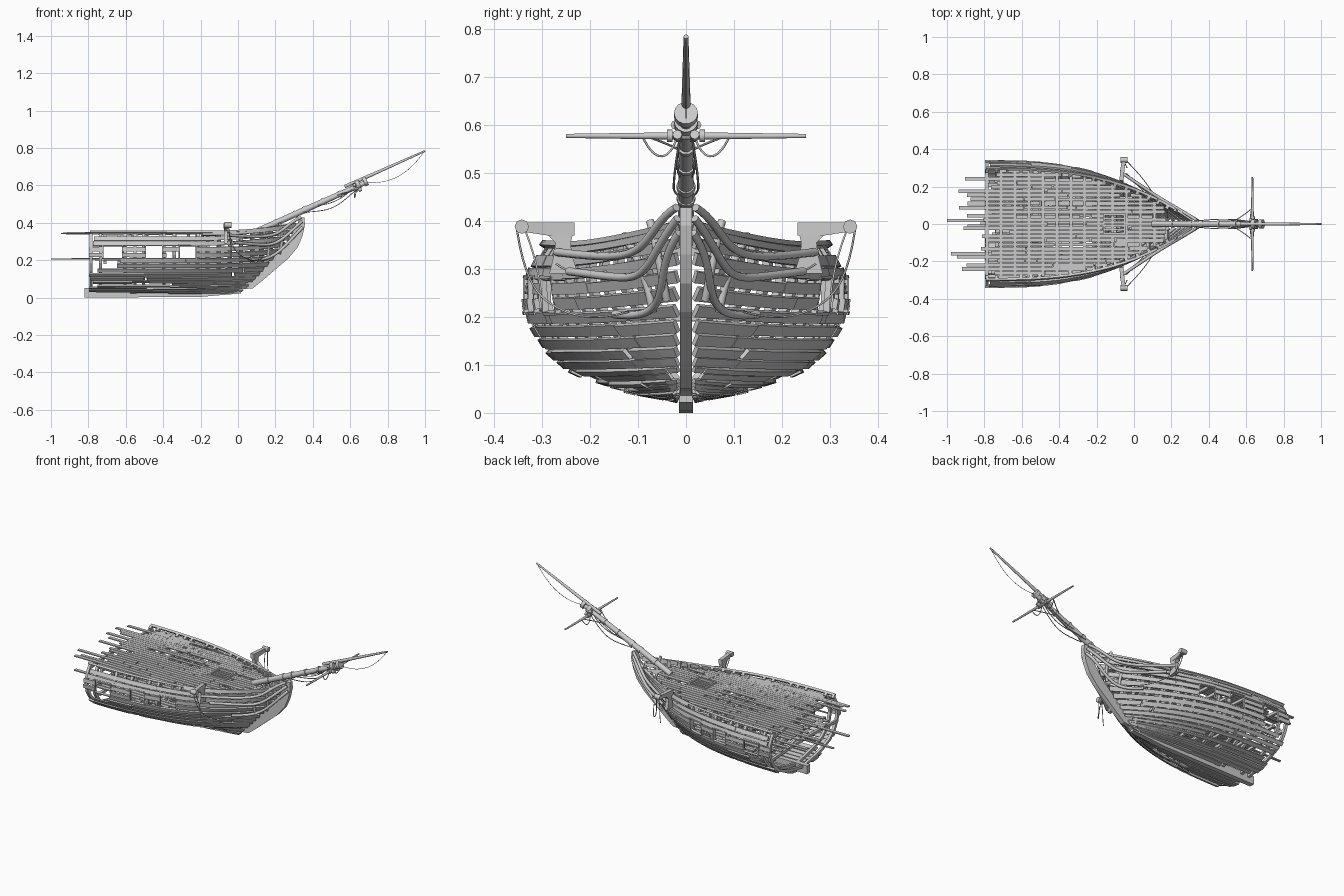
import bpy, bmesh, math, random
from mathutils import Vector as V

if "Cube" in bpy.data.objects:
    bpy.data.objects.remove(bpy.data.objects["Cube"])
random.seed(4)
R = random.uniform

# ---------- helpers ----------
def interp(tab, k, out, v):
    """Piecewise linear lookup of column `out` by column `k`."""
    if v <= tab[0][k]:
        return tab[0][out]
    for a, b in zip(tab, tab[1:]):
        if v <= b[k]:
            f = (v - a[k]) / (b[k] - a[k])
            return a[out] + f * (b[out] - a[out])
    return tab[-1][out]

def loft(bm, rings):
    """Closed solid through rings of points."""
    vs = [[bm.verts.new(p) for p in r] for r in rings]
    n = len(vs[0])
    for a, b in zip(vs, vs[1:]):
        for i in range(n):
            bm.faces.new((a[i], a[(i + 1) % n], b[(i + 1) % n], b[i]))
    bm.faces.new(vs[0][::-1])
    bm.faces.new(vs[-1])

def box(bm, x0, x1, y0, y1, z0, z1):
    loft(bm, [[(x, y0, z0), (x, y1, z0), (x, y1, z1), (x, y0, z1)] for x in (x0, x1)])

def finish(name, bm, mirror=False):
    bmesh.ops.recalc_face_normals(bm, faces=bm.faces)
    me = bpy.data.meshes.new(name)
    bm.to_mesh(me)
    bm.free()
    ob = bpy.data.objects.new(name, me)
    bpy.context.collection.objects.link(ob)
    if mirror:
        m = ob.modifiers.new("mirror", 'MIRROR')
        m.use_axis = (False, True, False)
        m.use_clip = False
    return ob

def tube(name, paths, r, mirror=False, smooth=True, res=2):
    """Round bars or ropes; points may carry a radius factor as 4th value."""
    cu = bpy.data.curves.new(name, 'CURVE')
    cu.dimensions = '3D'
    cu.bevel_depth, cu.bevel_resolution = r, res
    cu.use_fill_caps, cu.resolution_u = True, 5
    sides = (1, -1) if mirror else (1,)
    for s in sides:
        for pts in paths:
            sp = cu.splines.new('NURBS' if smooth else 'POLY')
            sp.points.add(len(pts) - 1)
            for q, p in zip(sp.points, pts):
                q.co = (p[0], s * p[1], p[2], 1)
                q.radius = p[3] if len(p) > 3 else 1
            if smooth:
                sp.order_u = min(4, len(pts))
                sp.use_endpoint_u = True
    ob = bpy.data.objects.new(name, cu)
    bpy.context.collection.objects.link(ob)
    return ob

# ---------- hull surface ----------
SEC = [(.014, .03), (.10, .046), (.18, .066), (.25, .098), (.295, .14), (.322, .185),
       (.333, .23), (.328, .28), (.31, .32), (.288, .352)]
STEM = [(.02, .03), (.09, .1), (.13, .14), (.18, .19), (.235, .24), (.275, .29), (.315, .352)]
girth, SECT = 0, [(0, .014, .03)]
for a, b in zip(SEC, SEC[1:]):
    girth += math.dist(a, b)
    SECT.append((girth, b[0], b[1]))
POW = 2.8

def stem_x(z):
    return interp(STEM, 1, 0, z)

def half(x, z):
    u = min(1, max(0, (stem_x(z) - x) / (stem_x(z) + .8)))
    return .012 + (interp(SEC, 1, 0, z) - .012) * (1 - (1 - u) ** POW)

def front_x(y, z):
    """Foremost x where a deck line at |y| meets the hull."""
    f = min(1, max(0, (abs(y) - .012) / (interp(SEC, 1, 0, z) - .012)))
    return stem_x(z) - (1 - (1 - f) ** (1 / POW)) * (stem_x(z) + .8)

def P(x, g):
    z = interp(SECT, 0, 2, g)
    rise = .06 * (max(0, x + .2) / .55) ** 2 * z / .36
    return V((x, half(x, z), z + rise))

def N(x, g):
    e = .006
    n = (P(x - e, g) - P(x - 2 * e, g)).cross(P(x, min(girth, g + e)) - P(x, max(0, g - e)))
    n.normalize()
    return -n if n.y < 0 else n

def end_x(g):
    return stem_x(interp(SECT, 0, 2, g))

def plank(bm, x0, x1, g0, g1, th):
    n = max(2, int((x1 - x0) / .05) + 2)
    rings = []
    for i in range(n):
        x = x0 + (x1 - x0) * i / (n - 1)
        a, b = min(x, end_x(g0)), min(x, end_x(g1))
        p, q, m = P(a, g0), P(b, g1), N(min(a, b), (g0 + g1) / 2) * th
        rings.append([p, q, q + m, p + m])
    loft(bm, rings)

# ---------- outer planking, broken at random and around the gunports ----------
PORTS = [(-.67, .05), (-.45, .043), (-.27, .043)]
bm = bmesh.new()
count = 18
pitch = girth / count
for i in range(count):
    gc = (i + .5) * pitch
    zc = interp(SECT, 0, 2, gc)
    stop = end_x(gc)
    cuts = [R(-.8, -.75)] + sorted(R(-.65, .05) for _ in range(3)) + [stop]
    for a, b in zip(cuts, cuts[1:]):
        if b - a < .03 or (b < stop and R(0, 1) < .1):
            continue
        spans = [(a, b)]
        if .21 < zc < .282:
            for c, w in PORTS:
                spans = [s for p, q in spans for s in
                         ([(p, min(q, c - w)), (max(p, c + w), q)] if p < c + w and q > c - w else [(p, q)])
                         if s[1] - s[0] > .012]
        w, d = pitch * R(.34, .45), pitch * R(-.04, .04)
        th = R(.006, .011)
        for p, q in spans:
            plank(bm, p, q, max(0, gc + d - w), min(girth, gc + d + w), th)
plank(bm, -.79, .3, girth - .012, girth, .014)
finish("hull_planks", bm, True)

# ---------- gunport frames ----------
bm = bmesh.new()
gz = lambda z: interp([(s[2], s[0]) for s in SECT], 0, 1, z)
lo, hi = gz(.213), gz(.278)
for c, w in PORTS:
    plank(bm, c - w, c + w, lo - .006, lo, .013)
    plank(bm, c - w, c + w, hi, hi + .006, .013)
    for x in (c - w - .006, c + w):
        plank(bm, x, x + .006, lo - .006, hi + .006, .013)
finish("gunport_frames", bm, True)

# ---------- ribs ----------
bm = bmesh.new()
for x in (-.785, -.735, -.605, -.55, -.505, -.395, -.34, -.215, -.16, -.1, -.04, .02, .08, .13, .18):
    gs = [girth * k / 24 for k in range(25) if end_x(girth * k / 24) > x + .02]
    rings = []
    for g in gs:
        n = N(x, g) * -.016
        a, b = P(x - .008, g), P(x + .008, g)
        rings.append([a, b, b + n, a + n])
    loft(bm, rings)
finish("ribs", bm, True)

# ---------- decks: long planks with ragged aft ends, on cross beams ----------
HATCH = (-.16, -.05, .05)
def deck(name, z, step, aft, drop, fore):
    bm = bmesh.new()
    wide = interp(SEC, 1, 0, z) - .006
    n = int(2 * wide / step)
    for i in range(n):
        y = -wide + (i + .5) * 2 * wide / n
        zz = z + .012 * (1 - (y / wide) ** 2)
        front = min(fore, front_x(abs(y) + step / 2, z) - .01)
        back = R(*aft) if R(0, 1) < .32 else R(-.82, -.72)
        if abs(y) > .26:
            back = max(back, -.8)
        cuts = [back] + sorted(R(-.68, .0) for _ in range(3)) + [front]
        for a, b in zip(cuts, cuts[1:]):
            b = min(b, front)
            if b - a < .03 or R(0, 1) < drop:
                continue
            spans = [(a, b - R(.001, .006))]
            if abs(y) < HATCH[2]:
                spans = [(a, min(b, HATCH[0])), (max(a, HATCH[1]), b)]
            w = step * R(.40, .47)
            for p, q in spans:
                if q - p > .01:
                    box(bm, p, q, y - w, y + w, zz, zz + .006)
    finish(name + "_planks", bm)
    bm = bmesh.new()
    for k in range(13):
        x = -.785 + k * .0745
        h = half(x, z) - .012
        loft(bm, [[(x - .008, y, zz - .016), (x + .008, y, zz - .016), (x + .008, y, zz), (x - .008, y, zz)]
                  for y in (-h, -h / 2, 0, h / 2, h) for zz in [z + .012 * (1 - (y / wide) ** 2)]])
    finish(name + "_beams", bm)
deck("upper_deck", .332, .0215, (-.96, -.84), .05, .17)
deck("lower_deck", .195, .024, (-.98, -.84), .2, .1)
bm = bmesh.new()
box(bm, -1.0, -.6, .012, .026, .204, .21)
finish("longest_deck_plank", bm)

# ---------- hatch coaming and grating ----------
bm = bmesh.new()
x0, x1, h = HATCH
for s in (-1, 1):
    box(bm, x0 - .006, x1 + .006, s * h - .005, s * h + .005, .338, .358)
for x in (x0, x1):
    box(bm, x - .005, x + .005, -h, h, .338, .358)
for k in range(4):
    y = -h + .02 + k * .02
    box(bm, x0, x1, y - .006, y + .006, .342, .35)
finish("hatch", bm)

# ---------- keel and stem ----------
bm = bmesh.new()
loft(bm, [[(x, -.015, b), (x, .015, b), (x, .015, t), (x, -.015, t)]
          for x, b, t in ((-.82, 0, .05), (-.2, .004, .05), (.015, .022, .05))])
finish("keel", bm)
OUT = [(.0, .028), (.03, .045), (.08, .05), (.13, .09), (.2, .15), (.27, .21), (.32, .27),
       (.345, .33), (.358, .39), (.355, .428)]
INN = [(-.01, .06), (.005, .1), (.05, .115), (.085, .13), (.13, .165), (.185, .215), (.235, .265),
       (.28, .325), (.315, .385), (.33, .43)]
bm = bmesh.new()
loft(bm, [[(a[0], -.013, a[1]), (a[0], .013, a[1]), (b[0], .013, b[1]), (b[0], -.013, b[1])]
          for a, b in zip(OUT, INN)])
finish("stem", bm)

# ---------- head rails sweeping up to the stem ----------
tube("head_rails", [
    [(-.06, .27, .335), (.06, .19, .325), (.15, .13, .325), (.23, .085, .345), (.29, .05, .41), (.335, .02, .428)],
    [(-.02, .245, .295), (.08, .17, .285), (.17, .105, .275), (.24, .075, .31), (.3, .045, .37), (.34, .018, .405)],
    [(.06, .15, .205), (.12, .1, .2), (.18, .06, .215), (.25, .05, .27), (.31, .04, .34), (.345, .015, .375)],
    [(.12, .13, .37), (.16, .1, .33), (.17, .075, .26), (.16, .07, .21)],
    [(.22, .075, .4), (.24, .06, .35), (.24, .05, .28), (.22, .04, .235)]], .0085, True)

# ---------- catheads ----------
bm = bmesh.new()
prof = [(.225, .285, .29), (.238, .275, .33), (.24, .272, .355), (.236, .29, .372)]
loft(bm, [[(-.075, a, z), (-.055, a, z), (-.055, b, z), (-.075, b, z)] for a, b, z in prof]
     )
loft(bm, [[(x - .011, y, z), (x + .011, y, z), (x + .011, y, .397), (x - .011, y, .397)]
          for x, y, z in ((-.067, .232, .37), (-.062, .29, .37), (-.054, .345, .378))])
finish("catheads", bm, True)
tube("cathead_sheaves", [[(-.072, .342, .388), (-.034, .342, .388)]], .015, True, False)
tube("anchor_ropes", [
    [(-.05, .352, .38), (-.04, .335, .27), (.02, .28, .215), (.08, .2, .19), (.13, .12, .21)],
    [(-.05, .335, .38), (-.05, .315, .33), (-.03, .3, .27), (-.04, .3, .21)],
    [(-.04, .27, .31), (.0, .23, .28), (.05, .17, .285), (.1, .13, .31)]], .0022, True, res=1)

# ---------- bowsprit, jibboom, yard ----------
def on_sprit(x, dz=0):
    return (x, 0, .601 + (x - .65) * .45 + dz)
tube("bowsprit", [[on_sprit(.1) + (1.1,), on_sprit(.35) + (1.1,), on_sprit(.69) + (.85,)]], .015, smooth=False, res=4)
tube("bowsprit_bands", [[on_sprit(x), on_sprit(x + w)] for x, w in
     ((.2, .012), (.3, .012), (.35, .02), (.45, .01), (.54, .01))], .0195, smooth=False, res=3)
tube("bowsprit_cap", [[on_sprit(.632, .006), on_sprit(.652, .006)], [on_sprit(.672, .006), on_sprit(.69, .006)]],
     .025, smooth=False, res=5)
tube("jibboom", [[(.57, 0, .594, 1.1), (.7, 0, .65, 1.1), (1.0, 0, .784, .6)]], .0085, smooth=False, res=3)
tube("spritsail_yard", [[(.633, -.25, .577, .6), (.633, -.1, .577, .9), (.633, 0, .577, 1.1),
                         (.633, .1, .577, .9), (.633, .25, .577, .6)]], .0075, smooth=False, res=3)
tube("yard_lashings", [[(.633, y, .577), (.633, y + .012, .577)] for y in (-.04, -.02, .008, .028)], .013, smooth=False)
tube("yard_blocks", [[(.615, .02, .6), (.63, .022, .6)], [(.645, .018, .575), (.66, .018, .58)]], .01, True, False)

# ---------- rigging ropes ----------
tube("bowsprit_ropes", [
    [(.35, .018, .455), (.42, .025, .462), (.5, .027, .465), (.57, .022, .52), (.63, .012, .575)],
    [(.4, .01, .49), (.5, .02, .495), (.56, .02, .53), (.61, .012, .58)],
    [(.633, .09, .575), (.625, .07, .53), (.62, .04, .515), (.625, .02, .57)],
    [(.633, .085, .577), (.58, .04, .562), (.52, .008, .545)]], .0024, True, res=1)
tube("jibboom_rope", [[(.995, 0, .78), (.93, 0, .69), (.83, 0, .625), (.75, 0, .612), (.68, 0, .615)]], .0014, res=1)
